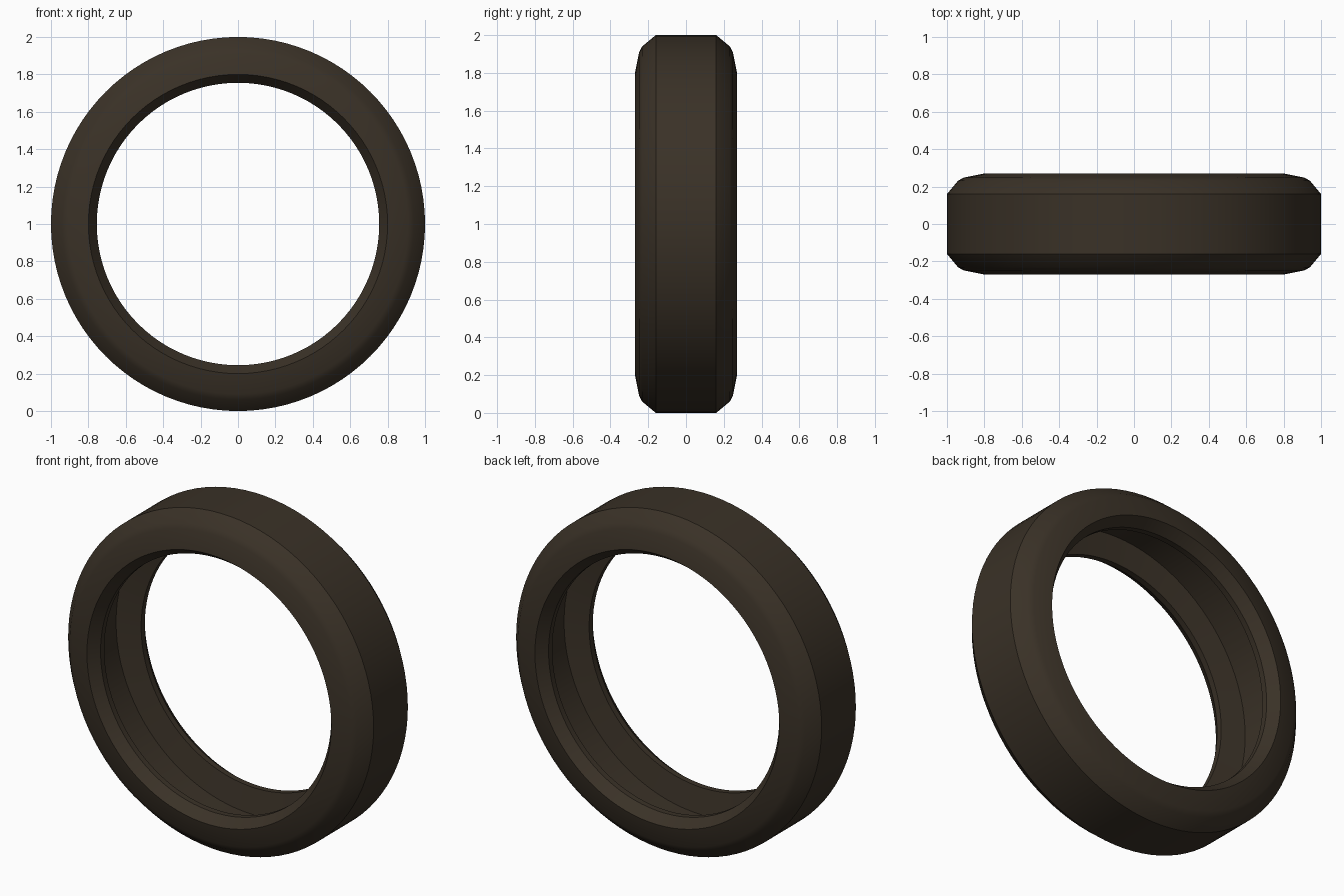
import bpy, bmesh, math

if "Cube" in bpy.data.objects:
    bpy.data.objects.remove(bpy.data.objects["Cube"])

SEGMENTS = 96

rubber = bpy.data.materials.new("dark_brown_rubber")
rubber.diffuse_color = (0.042, 0.031, 0.020, 1.0)
rubber.use_nodes = True
rubber.node_tree.nodes["Principled BSDF"].inputs["Base Color"].default_value = rubber.diffuse_color

# Half cross-section (radius, side offset): tread, shoulder, sidewall, bead, inner cavity
half = [(1.0, 0.16), (0.94, 0.232), (0.91, 0.248), (0.80, 0.27),
        (0.755, 0.207), (0.755, 0.172), (0.90, 0.145)]
profile = half + [(r, -y) for r, y in reversed(half)]

# Spin the closed profile about the axle (y axis)
bm = bmesh.new()
rings = []
for i in range(SEGMENTS):
    a = 2 * math.pi * i / SEGMENTS
    rings.append([bm.verts.new((r * math.cos(a), y, 1 + r * math.sin(a))) for r, y in profile])
n = len(profile)
for i in range(SEGMENTS):
    here, nxt = rings[i], rings[(i + 1) % SEGMENTS]
    for j in range(n):
        k = (j + 1) % n
        bm.faces.new((here[j], here[k], nxt[k], nxt[j]))
bmesh.ops.recalc_face_normals(bm, faces=bm.faces)

mesh = bpy.data.meshes.new("tyre")
bm.to_mesh(mesh)
bm.free()
mesh.materials.append(rubber)
tyre = bpy.data.objects.new("tyre", mesh)
bpy.context.collection.objects.link(tyre)

# Smooth round the tyre, crisp tread and bead edges
bpy.context.view_layer.objects.active = tyre
tyre.select_set(True)
bpy.ops.object.shade_smooth_by_angle(angle=math.radians(35))
